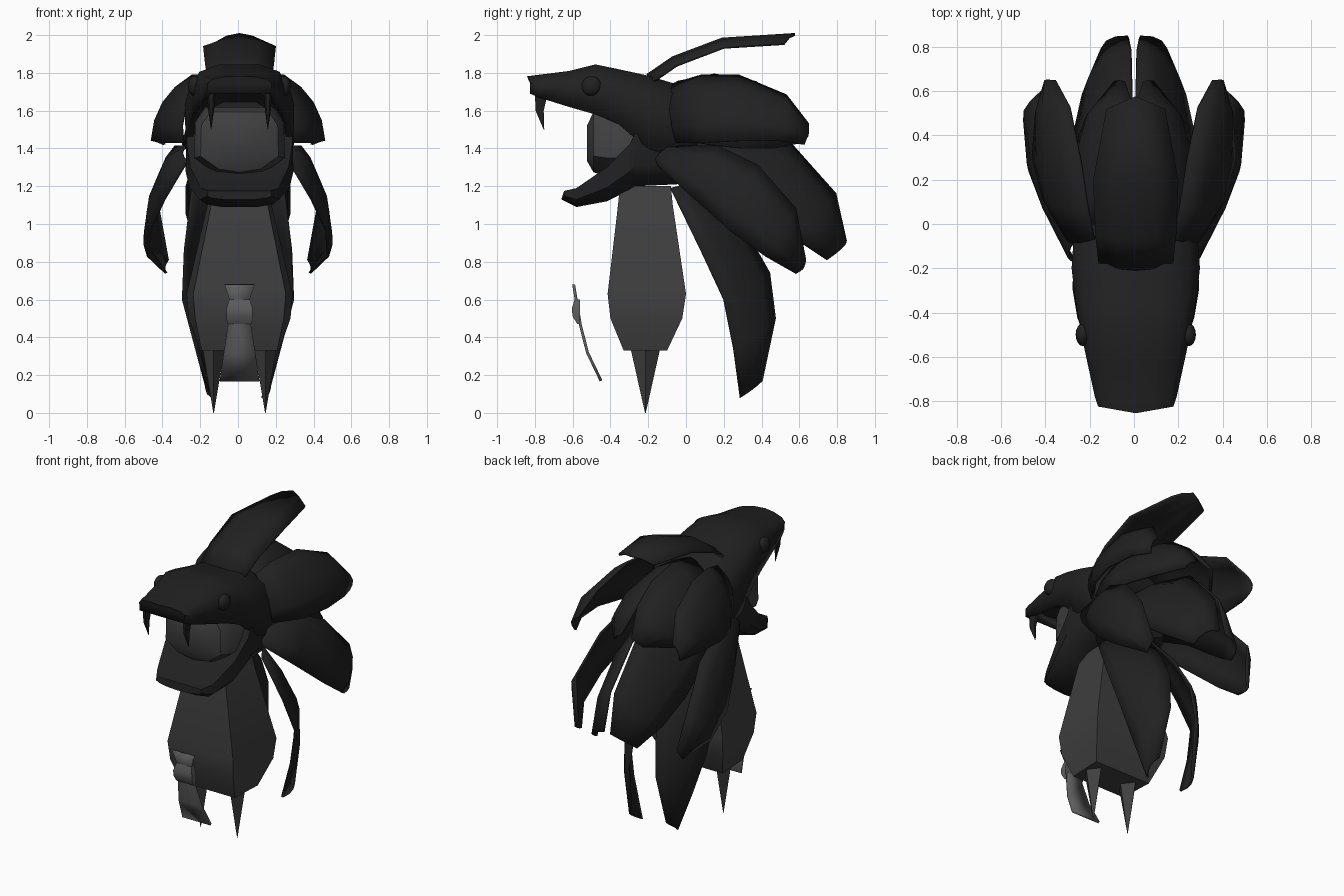
import bpy, bmesh, math
from mathutils import Vector

if "Cube" in bpy.data.objects:
    bpy.data.objects.remove(bpy.data.objects["Cube"])

def material(name, v):
    m = bpy.data.materials.new(name)
    m.diffuse_color = (v, v, v, 1)
    m.use_nodes = True
    m.node_tree.nodes["Principled BSDF"].inputs["Base Color"].default_value = m.diffuse_color
    return m

BLACK = material("black", 0.015)
CLOTH = material("dark_cloth", 0.05)
BAND = material("ribbon_grey", 0.11)

def finish(name, bm, mat, mirror=False, thick=0, offset=0, smooth=True):
    bmesh.ops.remove_doubles(bm, verts=bm.verts, dist=1e-5)
    bmesh.ops.recalc_face_normals(bm, faces=bm.faces)
    me = bpy.data.meshes.new(name)
    bm.to_mesh(me)
    bm.free()
    ob = bpy.data.objects.new(name, me)
    bpy.context.collection.objects.link(ob)
    me.materials.append(mat)
    if mirror:
        ob.modifiers.new("mirror", 'MIRROR').use_mirror_merge = False
    if thick:
        s = ob.modifiers.new("thickness", 'SOLIDIFY')
        s.thickness, s.offset = thick, offset
    if smooth:
        bpy.ops.object.select_all(action='DESELECT')
        ob.select_set(True)
        bpy.context.view_layer.objects.active = ob
        bpy.ops.object.shade_smooth_by_angle(angle=math.radians(40))
    return ob

def loft(name, rings, mat, closed=True, caps=(True, True), **kw):
    """Skin equal-length rings of points."""
    bm = bmesh.new()
    vs = [[bm.verts.new(p) for p in r] for r in rings]
    n = len(rings[0])
    for a, b in zip(vs, vs[1:]):
        for i in range(n if closed else n - 1):
            j = (i + 1) % n
            bm.faces.new((a[i], a[j], b[j], b[i]))
    for use, r in zip(caps, (vs[0], vs[-1])):
        if use:
            bm.faces.new(r)
    return finish(name, bm, mat, **kw)

def feather(name, rail_a, rail_b, bulge, point=0.04, mirror=True):
    """Curved leaf between two edge rails, ridge pushed outwards."""
    a = [Vector(p) for p in rail_a]
    b = [Vector(p) for p in rail_b]
    mid = [(p + q) / 2 for p, q in zip(a, b)]
    rows = []
    for i, m in enumerate(mid):
        t = mid[min(i + 1, len(mid) - 1)] - mid[max(i - 1, 0)]
        nrm = t.cross(b[i] - a[i]).normalized()
        if nrm.dot(m - Vector((0, -0.1, 1.0))) < 0:
            nrm.negate()
        k = min(bulge, (b[i] - a[i]).length * 0.25)
        r = m + nrm * k
        if i == len(mid) - 1:
            r += t.normalized() * point
        rows.append([a[i], (a[i] + r) / 2 + nrm * k * 0.25, r, (b[i] + r) / 2 + nrm * k * 0.25, b[i]])
    return loft(name, rows, BLACK, closed=False, caps=(False, False), mirror=mirror, thick=0.015)

# Feathers
feather("side_upper_feather",
        [(.18, -.07, 1.74), (.21, .08, 1.785), (.24, .28, 1.785), (.29, .53, 1.68), (.35, .645, 1.53)],
        [(.29, -.05, 1.43), (.41, .12, 1.43), (.455, .3, 1.44), (.44, .5, 1.44), (.39, .625, 1.42)], .055, .01)
feather("side_lower_feather",
        [(.27, -.08, 1.41), (.33, .17, 1.41), (.37, .38, 1.31), (.42, .58, 1.08), (.37, .63, .81)],
        [(.27, -.17, 1.33), (.39, .05, 1.13), (.47, .24, .96), (.475, .42, .83), (.38, .58, .74)], .045, .01)
feather("back_upper_feather",
        [(0, -.05, 1.75), (0, .15, 1.79), (0, .37, 1.75), (0, .52, 1.64), (.04, .64, 1.48)],
        [(.27, -.05, 1.45), (.29, .12, 1.42), (.28, .3, 1.4), (.22, .46, 1.4), (.1, .61, 1.43)], .07, .01)
feather("back_middle_feather",
        [(.01, 0, 1.5), (.01, .3, 1.5), (.01, .55, 1.43), (.015, .79, 1.16), (.025, .845, .91)],
        [(.24, 0, 1.3), (.27, .2, 1.2), (.27, .4, 1.05), (.23, .58, .92), (.15, .745, .81)], .045, 0)
feather("tail_feather",
        [(.24, -.08, 1.19), (.28, .08, .86), (.29, .2, .6), (.22, .25, .34), (.13, .285, .08)],
        [(.02, .1, 1.2), (.05, .32, .95), (.08, .44, .74), (.1, .47, .5), (.13, .4, .17)], .035, 0)
crest = [(.165, -.18, 1.75), (.18, -.05, 1.84), (.19, .2, 1.935), (.13, .52, 1.955)]
feather("crest_feather", crest, [(-x, y, z) for x, y, z in crest], .045, .06, mirror=False)

# Beast hood: hollow upper skull and solid lower jaw
def arch(y, w, z0, z1, nose=0):
    """Arch from rim height z0 to crown z1."""
    h = [(w * .98, z0), (w, z0 + (z1 - z0) * .6), (w * .85, z0 + (z1 - z0) * .85), (w * .45, z1)]
    pts = h + [(0, z1)] + [(-x, z) for x, z in reversed(h)]
    return [(x, y - nose * (1 - abs(x) / w), z) for x, z in pts]

skull = [(-.825, .17, 1.69, 1.78, .03), (-.78, .185, 1.67, 1.79), (-.62, .22, 1.62, 1.81),
         (-.48, .25, 1.58, 1.845), (-.36, .27, 1.53, 1.82), (-.29, .28, 1.47, 1.805),
         (-.2, .29, 1.4, 1.785), (-.05, .28, 1.35, 1.74), (.06, .2, 1.35, 1.66)]
loft("hood_skull", [arch(*s) for s in skull], BLACK, closed=False, caps=(True, True), thick=.03, offset=-1)
jaw = [(-.645, .17, 1.175, 1.13, .015), (-.58, .21, 1.19, 1.09), (-.42, .265, 1.3, 1.12), (-.36, .275, 1.36, 1.15),
       (-.3, .285, 1.42, 1.18), (-.27, .285, 1.48, 1.2), (-.05, .28, 1.47, 1.21), (.06, .2, 1.42, 1.25)]
loft("hood_jaw", [arch(*s) for s in jaw], BLACK)

# Fangs and eyes
def ring(x, y, z, r, n=6):
    return [(x + r * .6 * math.cos(i * math.tau / n), y + r * math.sin(i * math.tau / n), z) for i in range(n)]
loft("fang", [ring(.15, -.765, 1.7, .04), ring(.15, -.775, 1.6, .025), ring(.15, -.752, 1.5, .002)],
     BLACK, mirror=True)
bm = bmesh.new()
bmesh.ops.create_uvsphere(bm, u_segments=16, v_segments=10, radius=.052)
bmesh.ops.scale(bm, vec=(.65, 1, 1), verts=bm.verts)
bmesh.ops.translate(bm, vec=(.238, -.5, 1.73), verts=bm.verts)
finish("eye", bm, BLACK, mirror=True)

# Face inside the mouth
half = [(.18, 1.62), (.235, 1.54), (.24, 1.35), (.13, 1.27)]
prof = [(0, 1.62)] + half + [(0, 1.25)] + [(-x, z) for x, z in reversed(half)]
loft("face", [[(x * s, y, 1.42 + (z - 1.42) * s) for x, z in prof]
              for y, s in ((-.525, .5), (-.49, .86), (-.42, 1), (-.1, .95))], CLOTH)

# Robe body
loft("body", [[(-f, y0, z), (f, y0, z), (b, y1, z), (-b, y1, z)] for z, f, b, y0, y1 in
              ((1.2, .13, .15, -.35, -.08), (1.1, .15, .17, -.36, -.07), (.63, .245, .28, -.415, 0),
               (.5, .235, .27, -.4, -.02), (.33, .2, .21, -.33, -.1))], CLOTH)

# Pointed legs
loft("leg", [[(.137 + r * .75 * math.cos(i * math.pi / 2), -.215 + r * math.sin(i * math.pi / 2), z)
              for i in range(4)] for z, r in ((0, .002), (.34, .078))], CLOTH, mirror=True, smooth=False)

# Ribbon with knot
strip = [(.68, -.595, .08), (.59, -.58, .05), (.47, -.56, .06), (.32, -.522, .083), (.17, -.45, .105)]
loft("ribbon", [[(-w, y, z), (w, y, z)] for z, y, w in strip], BAND, closed=False,
     caps=(False, False), thick=.015)
knot = [(.6, -.59, .055), (.55, -.605, .07), (.51, -.6, .07), (.47, -.575, .065)]
loft("ribbon_knot", [[(-w, y, z), (w, y, z), (w, -.56, z), (-w, -.56, z)] for z, y, w in knot], BAND)

# The figure sits a touch to the right of the feather cloak
for ob in bpy.data.objects:
    if "feather" not in ob.name or "crest" in ob.name:
        ob.location.x = .008
